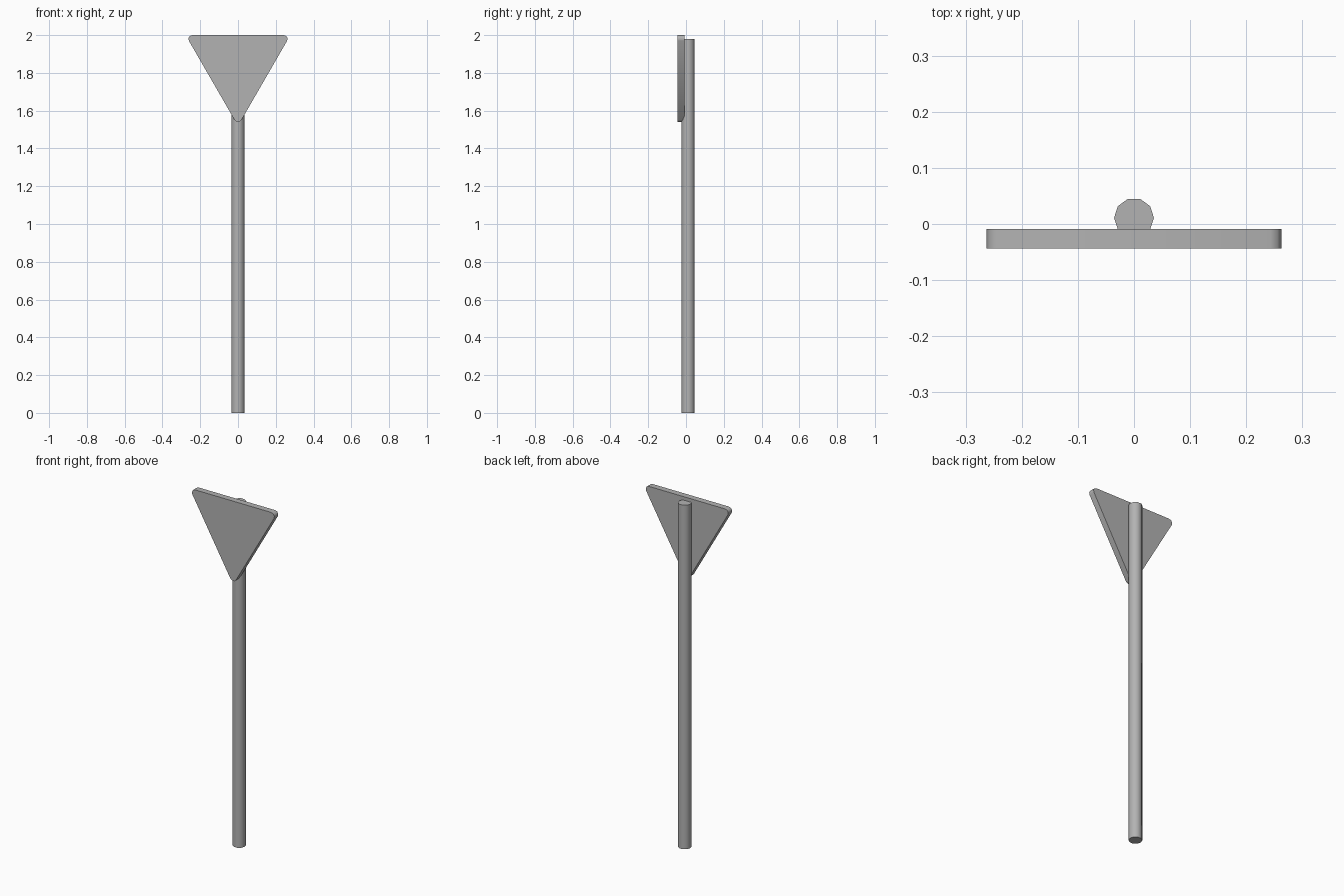
import bpy, math

if "Cube" in bpy.data.objects:
    bpy.data.objects.remove(bpy.data.objects["Cube"])

# dark grey metal
grey = bpy.data.materials.new("dark_grey")
grey.diffuse_color = (0.45, 0.45, 0.45, 1)
grey.use_nodes = True
grey.node_tree.nodes["Principled BSDF"].inputs["Base Color"].default_value = grey.diffuse_color

def extrude_y(name, profile, y0, y1):
    # closed x-z profile extruded from y0 (front) to y1 (back)
    n = len(profile)
    verts = [(x, y0, z) for x, z in profile] + [(x, y1, z) for x, z in profile]
    faces = [tuple(range(n)), tuple(reversed(range(n, 2 * n)))]
    faces += [(i, i + n, (i + 1) % n + n, (i + 1) % n) for i in range(n)]
    me = bpy.data.meshes.new(name)
    me.from_pydata(verts, [], faces)
    ob = bpy.data.objects.new(name, me)
    bpy.context.collection.objects.link(ob)
    return ob

def finish(ob):
    ob.data.materials.append(grey)
    bpy.ops.object.select_all(action='DESELECT')
    ob.select_set(True)
    bpy.context.view_layer.objects.active = ob
    bpy.ops.object.shade_smooth_by_angle(angle=math.radians(42))

# ten-sided post with a flat facing the front
bpy.ops.mesh.primitive_cylinder_add(vertices=10, radius=0.0355, depth=1.98,
                                    location=(0, 0.011, 0.99),
                                    rotation=(0, 0, math.radians(18)))
post = bpy.context.object
post.name = post.data.name = "post"
finish(post)

# inverted triangular plate with rounded corners
r, steps = 0.02, 3
half = 0.2625 + 0.747 * r
apex = 2.0 - half * math.sqrt(3)
centres = [(0, apex + 2 * r, 210),
           (half - math.sqrt(3) * r, 2.0 - r, -30),
           (-half + math.sqrt(3) * r, 2.0 - r, 90)]
profile = []
for cx, cz, start in centres:
    for i in range(steps + 1):
        a = math.radians(start + 120 * i / steps)
        profile.append((cx + r * math.cos(a), cz + r * math.sin(a)))
plate = extrude_y("sign_plate", profile, -0.044, -0.009)
finish(plate)
